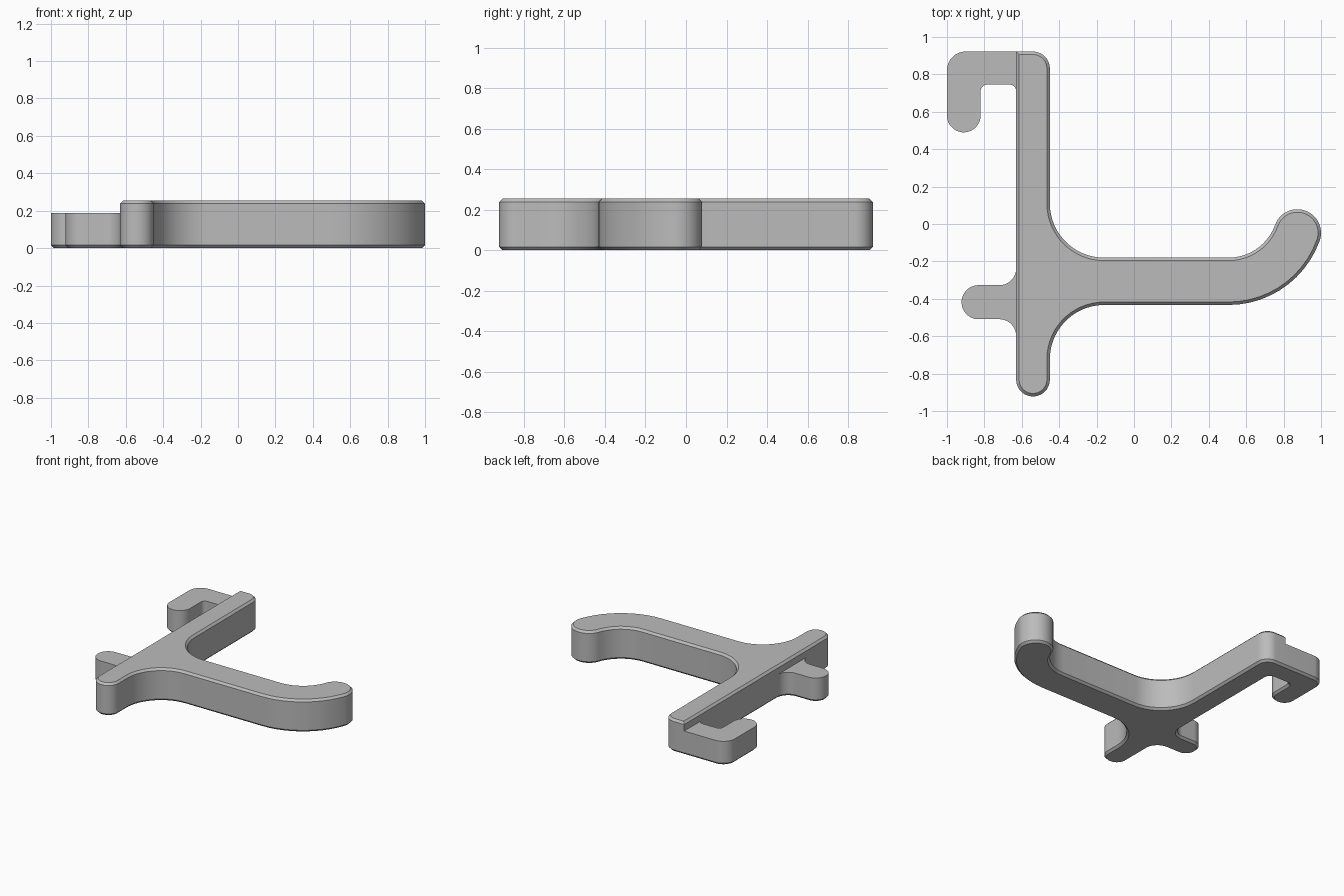
import bpy
import bmesh
from math import cos, sin, radians
from mathutils import Vector

cube = bpy.data.objects.get("Cube")
if cube:
    bpy.data.objects.remove(cube)

HEIGHT, LEDGE, CHAMFER = 0.254, 0.187, 0.016
LEFT, BACK = -0.63, 0.922


def arc(cx, cy, r, start, end):
    steps = max(6, int(abs(end - start) / 6))
    angles = [radians(start + (end - start) * i / steps) for i in range(steps + 1)]
    return [Vector((cx + r * cos(a), cy + r * sin(a))) for a in angles]


def clean(points):
    return [p for i, p in enumerate(points) if (p - points[i - 1]).length > 1e-4]


def inset(points, d):
    """Offset a counter-clockwise outline inwards with mitred corners."""
    result = []
    for i, p in enumerate(points):
        a = (p - points[i - 1]).normalized()
        b = (points[(i + 1) % len(points)] - p).normalized()
        n1, n2 = Vector((-a.y, a.x)), Vector((-b.y, b.x))
        result.append(p + (n1 + n2) * d / (1 + n1.dot(n2)))
    return result


# Stem and curved arm, from the stem's front end round to its back corner
bend = Vector((0.505, 0.085))
outer, inner, sweep = 0.518, 0.265, -19.8
middle, tip_r = (outer + inner) / 2, (outer - inner) / 2
tip = bend + Vector((cos(radians(sweep)), sin(radians(sweep)))) * middle
corner = Vector((LEFT, BACK))
body = (arc(-0.54, -0.832, 0.09, 180, 360)
        + arc(-0.16, -0.723, 0.29, 180, 90)
        + arc(*bend, outer, -90, sweep)
        + arc(*tip, tip_r, sweep, sweep + 180)
        + arc(*bend, inner, sweep, -90)
        + arc(-0.16, 0.11, 0.29, 270, 180)
        + arc(-0.54, BACK - 0.09, 0.09, 0, 90)
        + [corner])

# Hooked clip at the back end of the stem
clip = (arc(-0.9, BACK - 0.1, 0.1, 90, 180)
        + arc(-0.91, 0.58, 0.09, 180, 360)
        + arc(-0.785, 0.71, 0.035, 180, 90)
        + arc(-0.665, 0.71, 0.035, 90, 0))

# Straight locating peg with filleted root
peg = (arc(-0.72, -0.237, 0.09, 0, -90)
       + arc(-0.831, -0.418, 0.091, 90, 270)
       + arc(-0.72, -0.599, 0.09, 90, 0))

whole = clean(body + clip + peg)
raised = clean(body + [clip[-1], peg[0], peg[-1]])

bm = bmesh.new()


def ring(points, z):
    return [bm.verts.new((p.x, p.y, z)) for p in points]


def loft(levels):
    rings = [ring(points, z) for points, z in levels]
    for low, high in zip(rings, rings[1:]):
        for i in range(len(low)):
            bm.faces.new((low[i - 1], low[i], high[i], high[i - 1]))
    return rings


# Lower slab with chamfered underside, then the raised stem and arm
lower = loft([(inset(whole, CHAMFER), 0), (whole, CHAMFER), (whole, LEDGE)])
bm.faces.new(lower[0][::-1])
upper = loft([(raised, LEDGE), (raised, HEIGHT - CHAMFER),
              (inset(raised, CHAMFER), HEIGHT)])
bm.faces.new(upper[-1])

# Lower ledges on top of the clip and the peg
for outline in ([corner] + clip, peg):
    bm.faces.new(ring(clean(outline), LEDGE))

bmesh.ops.remove_doubles(bm, verts=bm.verts, dist=1e-5)
bmesh.ops.recalc_face_normals(bm, faces=bm.faces)
mesh = bpy.data.meshes.new("clip_on_hook")
bm.to_mesh(mesh)
bm.free()

hook = bpy.data.objects.new("clip_on_hook", mesh)
bpy.context.collection.objects.link(hook)

# Plain grey plastic
colour = (0.5, 0.5, 0.5, 1)
grey = bpy.data.materials.new("grey_plastic")
grey.use_nodes = True
grey.diffuse_color = colour
grey.node_tree.nodes["Principled BSDF"].inputs["Base Color"].default_value = colour
mesh.materials.append(grey)

bpy.ops.object.select_all(action='DESELECT')
hook.select_set(True)
bpy.context.view_layer.objects.active = hook
bpy.ops.object.shade_smooth_by_angle(angle=radians(30))
